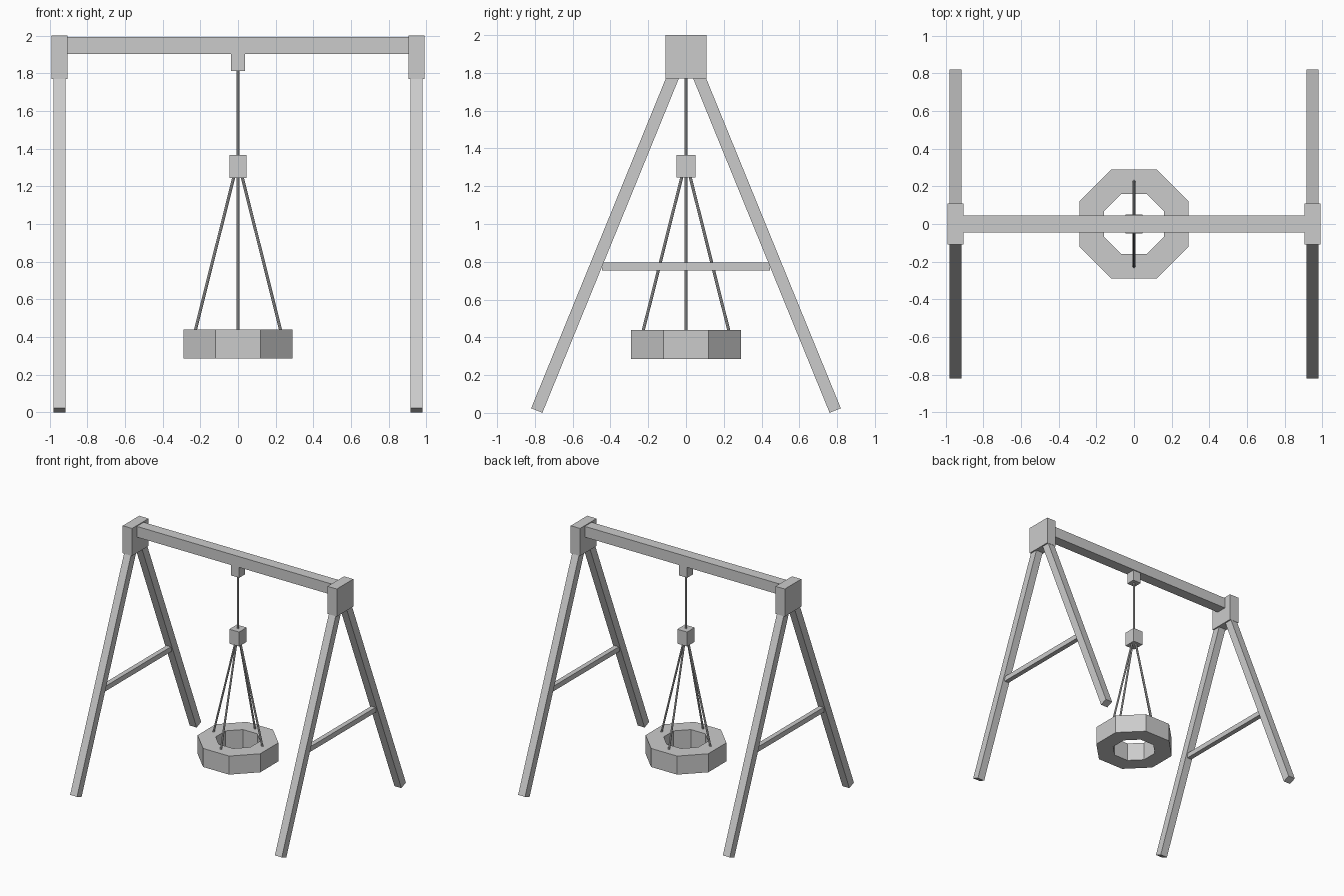
import bpy, bmesh, math
from mathutils import Vector

cube = bpy.data.objects.get("Cube")
if cube:
    bpy.data.objects.remove(cube, do_unlink=True)

grey = bpy.data.materials.new("plain grey")
grey.use_nodes = True
colour = (0.6, 0.6, 0.6, 1)
grey.diffuse_color = colour
grey.node_tree.nodes["Principled BSDF"].inputs["Base Color"].default_value = colour


def finish(bm, name):
    bmesh.ops.recalc_face_normals(bm, faces=bm.faces)
    mesh = bpy.data.meshes.new(name)
    bm.to_mesh(mesh)
    bm.free()
    mesh.materials.append(grey)
    obj = bpy.data.objects.new(name, mesh)
    bpy.context.collection.objects.link(obj)
    return obj


def box(name, centre, size):
    bm = bmesh.new()
    bmesh.ops.create_cube(bm, size=1)
    bmesh.ops.scale(bm, vec=size, verts=bm.verts)
    bmesh.ops.translate(bm, vec=centre, verts=bm.verts)
    return finish(bm, name)


def aim(obj, start, end):
    """Place an object built along z so that it spans start to end."""
    obj.rotation_mode = 'QUATERNION'
    obj.rotation_quaternion = Vector((0, 0, 1)).rotation_difference(end - start)
    obj.location = (start + end) / 2


def rope(name, start, end, radius=0.008):
    start, end = Vector(start), Vector(end)
    bm = bmesh.new()
    bmesh.ops.create_cone(bm, cap_ends=True, segments=8, radius1=radius,
                          radius2=radius, depth=(end - start).length)
    aim(finish(bm, name), start, end)


# A-frames at both ends
for side, sx in (("left", 1), ("right", -1)):
    x = 0.947 * sx
    box(f"{side}_corner_block", (x, 0, 1.885), (0.086, 0.218, 0.23))
    box(f"{side}_cross_brace", (x, 0, 0.775), (0.04, 0.89, 0.042))
    for end, sy in (("front", -1), ("back", 1)):
        foot = Vector((x, 0.79 * sy, 0.0125))
        top = Vector((x, 0.04 * sy, 1.85))
        leg = box(f"{side}_{end}_leg", (0, 0, 0), (0.064, 0.064, (top - foot).length))
        aim(leg, foot, top)

# Top beam with hanger and swivel
box("top_beam", (0, 0, 1.948), (1.84, 0.09, 0.09))
box("beam_hanger", (0, 0, 1.862), (0.076, 0.076, 0.1))
rope("main_rope", (0, 0, 1.3), (0, 0, 1.83))
box("swivel_block", (0, 0, 1.305), (0.09, 0.1, 0.12))

# Four ropes spreading down to the seat
for name, dx, dy in (("left", 1, 0), ("back", 0, 1), ("right", -1, 0), ("front", 0, -1)):
    rope(f"{name}_seat_rope", (dx * 0.017, dy * 0.017, 1.27),
         (dx * 0.228, dy * 0.228, 0.43))

# Octagonal ring seat: a rectangular section swept round the axis
bm = bmesh.new()
outer, inner = (a / math.cos(math.pi / 8) for a in (0.29, 0.16))
section = ((inner, 0.285), (outer, 0.285), (outer, 0.44), (inner, 0.44))
rings = []
for i in range(8):
    angle = (i + 0.5) * math.pi / 4
    rings.append([bm.verts.new((r * math.cos(angle), r * math.sin(angle), z))
                  for r, z in section])
for i in range(8):
    a, b = rings[i], rings[(i + 1) % 8]
    for j in range(4):
        k = (j + 1) % 4
        bm.faces.new((a[j], b[j], b[k], a[k]))
finish(bm, "ring_seat")
